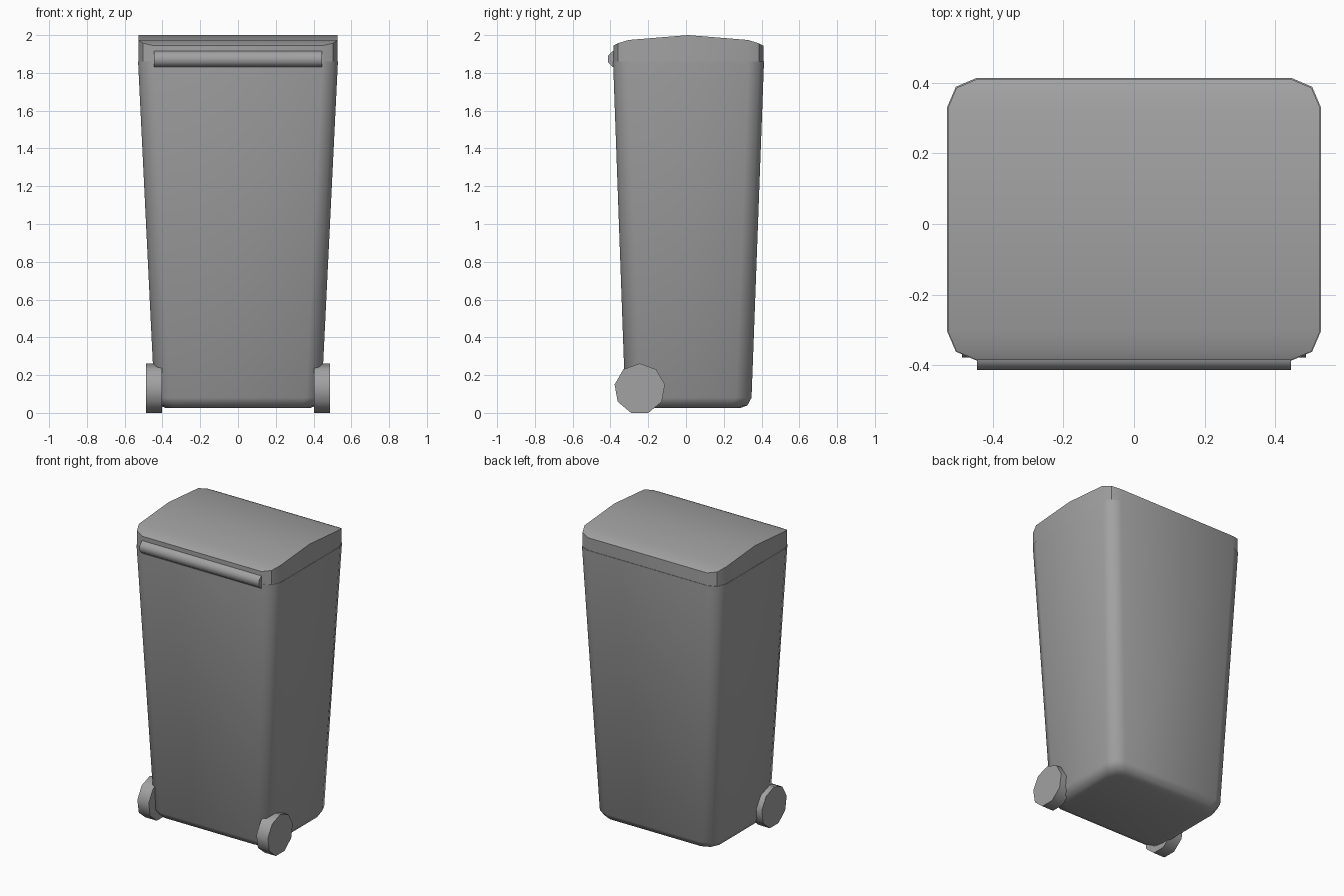
import bpy, bmesh, math

if "Cube" in bpy.data.objects:
    bpy.data.objects.remove(bpy.data.objects["Cube"])

grey = bpy.data.materials.new("mid grey plastic")
grey.use_nodes = True
GREY = (0.36, 0.36, 0.36, 1)
grey.diffuse_color = GREY
grey.node_tree.nodes["Principled BSDF"].inputs["Base Color"].default_value = GREY


def finish(bm, name, angle):
    bmesh.ops.recalc_face_normals(bm, faces=bm.faces[:])
    mesh = bpy.data.meshes.new(name)
    bm.to_mesh(mesh)
    bm.free()
    mesh.materials.append(grey)
    obj = bpy.data.objects.new(name, mesh)
    bpy.context.collection.objects.link(obj)
    bpy.ops.object.select_all(action="DESELECT")
    obj.select_set(True)
    bpy.context.view_layer.objects.active = obj
    bpy.ops.object.shade_smooth_by_angle(angle=math.radians(angle))
    return obj


def plan(half_x, front, back, c=0.082):
    """Rectangle outline with two-step rounded corners, counter-clockwise."""
    k = c * 0.3
    return [(-half_x + c, front), (half_x - c, front), (half_x - k, front + k),
            (half_x, front + c), (half_x, back - c), (half_x - k, back - k),
            (half_x - c, back), (-half_x + c, back), (-half_x + k, back - k),
            (-half_x, back - c), (-half_x, front + c), (-half_x + k, front + k)]


def bridge(bm, rings):
    for a, b in zip(rings, rings[1:]):
        for i in range(len(a)):
            j = (i + 1) % len(a)
            bm.faces.new((a[i], a[j], b[j], b[i]))


# Tapered bin body with a rounded bottom edge
bm = bmesh.new()
levels = [(0.025, 0.38, -0.26, 0.285), (0.04, 0.42, -0.30, 0.325),
          (0.08, 0.442, -0.322, 0.347), (1.86, 0.529, -0.386, 0.413)]
rings = [[bm.verts.new((x, y, z)) for x, y in plan(hx, f, b)]
         for z, hx, f, b in levels]
bridge(bm, rings)
bm.faces.new(rings[0])
bm.faces.new(rings[-1])
finish(bm, "bin_body", 50)

# Lid: upright rim whose top follows a shallow arch from front to back
bm = bmesh.new()
outline = plan(0.527, -0.385, 0.41)


def arch(y):
    d = abs(y - 0.0125) / 0.3975
    if d < 0.8:
        return 2.0 - 0.026 * d / 0.8
    return 1.974 - 0.03 * ((d - 0.8) / 0.2) ** 1.5


low = [bm.verts.new((x, y, 1.86)) for x, y in outline]
high = [bm.verts.new((x, y, arch(y))) for x, y in outline]
bridge(bm, [low, high])
bm.faces.new(low)
ridge = [bm.verts.new((x, 0.0125, 2.0)) for x in (0.527, -0.527)]
# side gables up to the ridge, then strips across the top
bm.faces.new((high[3], high[4], ridge[0]))
bm.faces.new((high[9], high[10], ridge[1]))
strips = [(0, 1, 2, 11), (11, 2, 3, 10), (7, 6, 5, 8), (8, 5, 4, 9)]
for s in strips:
    bm.faces.new([high[i] for i in s])
bm.faces.new((high[10], high[3], ridge[0], ridge[1]))
bm.faces.new((high[4], high[9], ridge[1], ridge[0]))
finish(bm, "lid", 40)


def rod(name, sides, radius, length, centre, turn, angle):
    """Cylinder lying along x."""
    bm = bmesh.new()
    ends = []
    for x in (-length / 2, length / 2):
        ends.append([bm.verts.new((centre[0] + x,
                                   centre[1] + radius * math.cos(turn + math.tau * i / sides),
                                   centre[2] + radius * math.sin(turn + math.tau * i / sides)))
                     for i in range(sides)])
    bridge(bm, ends)
    bm.faces.new(ends[0])
    bm.faces.new(ends[1])
    return finish(bm, name, angle)


# Bar handle across the front of the lid
rod("handle", 8, 0.045, 0.89, (0, -0.372, 1.873), math.pi / 8, 50)

# Pair of wheels at the front lower corners
for side, name in ((1, "left_wheel"), (-1, "right_wheel")):
    rod(name, 9, 0.135, 0.085, (side * 0.4445, -0.245, 0.127), math.pi / 2, 50)
